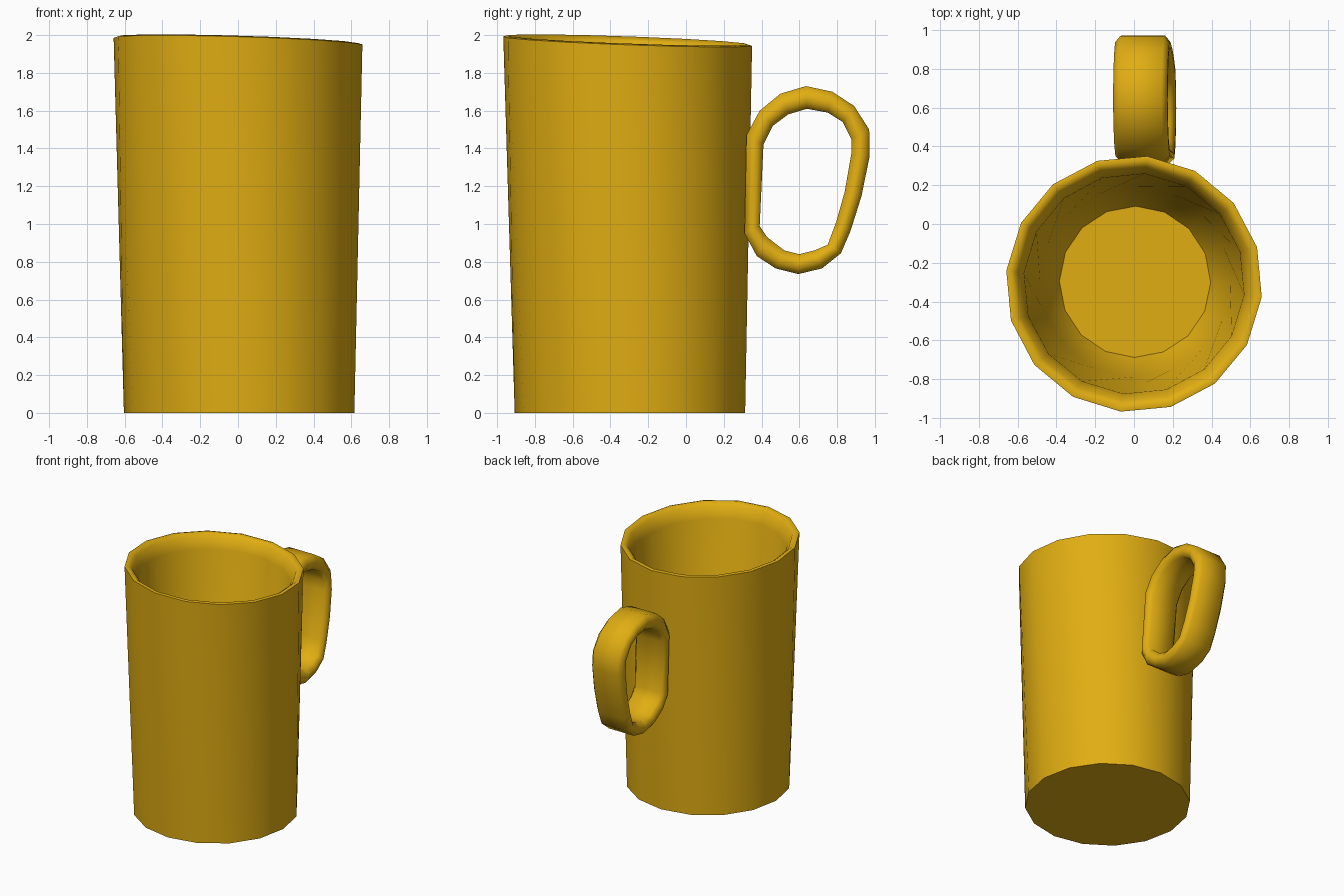
import bpy, bmesh, math

if "Cube" in bpy.data.objects:
    bpy.data.objects.remove(bpy.data.objects["Cube"])

mat = bpy.data.materials.new("golden yellow")
mat.diffuse_color = (0.75, 0.42, 0.006, 1)
mat.use_nodes = True
mat.node_tree.nodes["Principled BSDF"].inputs["Base Color"].default_value = mat.diffuse_color


def finish(name, bm, angle):
    bmesh.ops.recalc_face_normals(bm, faces=bm.faces)
    me = bpy.data.meshes.new(name)
    bm.to_mesh(me)
    bm.free()
    ob = bpy.data.objects.new(name, me)
    bpy.context.collection.objects.link(ob)
    me.materials.append(mat)
    bpy.ops.object.select_all(action='DESELECT')
    ob.select_set(True)
    bpy.context.view_layer.objects.active = ob
    bpy.ops.object.shade_smooth_by_angle(angle=math.radians(angle))
    return ob


def bridge(bm, a, b):
    n = len(a)
    for i in range(n):
        j = (i + 1) % n
        bm.faces.new((a[i], a[j], b[j], b[i]))


# Mug body: 16-sided lathe with a slightly slanted, twisted rim and hollow inside
SIDES = 16
# radius, height, how much of the rim slant applies
profile = [(0.61, 0, 0), (0.662, 1.968, 1), (0.64, 1.974, 1),
           (0.608, 1.95, 1), (0.57, 1.86, 1),
           (0.49, 0.36, 0), (0.39, 0.18, 0)]
bm = bmesh.new()
rings = []
for r, z, slant in profile:
    ring = []
    for i in range(SIDES):
        a = math.radians(90 - 3 * z + 22.5 * i)
        x, y = r * math.cos(a), r * math.sin(a)
        dz = -(0.030 * x + 0.036 * y) * slant
        ring.append(bm.verts.new((x + 0.006 - 0.003 * z, y - 0.297 - 0.006 * z, z + dz)))
    rings.append(ring)
for a, b in zip(rings, rings[1:]):
    bridge(bm, a, b)
bm.faces.new(rings[0])
bm.faces.new(rings[-1])
finish("mug_body", bm, 60)

# Handle: closed loop, outer and inner outlines in the side plane
outer = [(0.32, 1.47), (0.39, 1.60), (0.50, 1.69), (0.635, 1.73),
         (0.775, 1.70), (0.89, 1.625), (0.97, 1.50), (0.972, 1.36),
         (0.93, 1.15), (0.87, 0.96), (0.82, 0.845), (0.72, 0.765),
         (0.595, 0.735), (0.475, 0.765), (0.375, 0.83), (0.31, 0.95)]
inner = [(0.41, 1.42), (0.46, 1.52), (0.54, 1.58), (0.64, 1.61),
         (0.75, 1.59), (0.83, 1.54), (0.875, 1.45), (0.875, 1.37),
         (0.84, 1.17), (0.795, 1.01), (0.75, 0.89), (0.68, 0.86),
         (0.60, 0.84), (0.52, 0.86), (0.43, 0.93), (0.39, 0.99)]
# cross-section: offset across, blend from outer to inner outline
section = [(-0.112, 0), (0.112, 0), (0.14, 0.35), (0.14, 0.65),
           (0.112, 1), (-0.112, 1), (-0.14, 0.65), (-0.14, 0.35)]
bm = bmesh.new()
loops = []
for (yo, zo), (yi, zi) in zip(outer, inner):
    ring = []
    for w, t in section:
        y, z = yo + (yi - yo) * t, zo + (zi - zo) * t
        ring.append(bm.verts.new((0.055 - 0.05 * (z - 1.23) + w, y, z)))
    loops.append(ring)
for k in range(len(loops)):
    bridge(bm, loops[k], loops[(k + 1) % len(loops)])
finish("handle", bm, 80)
